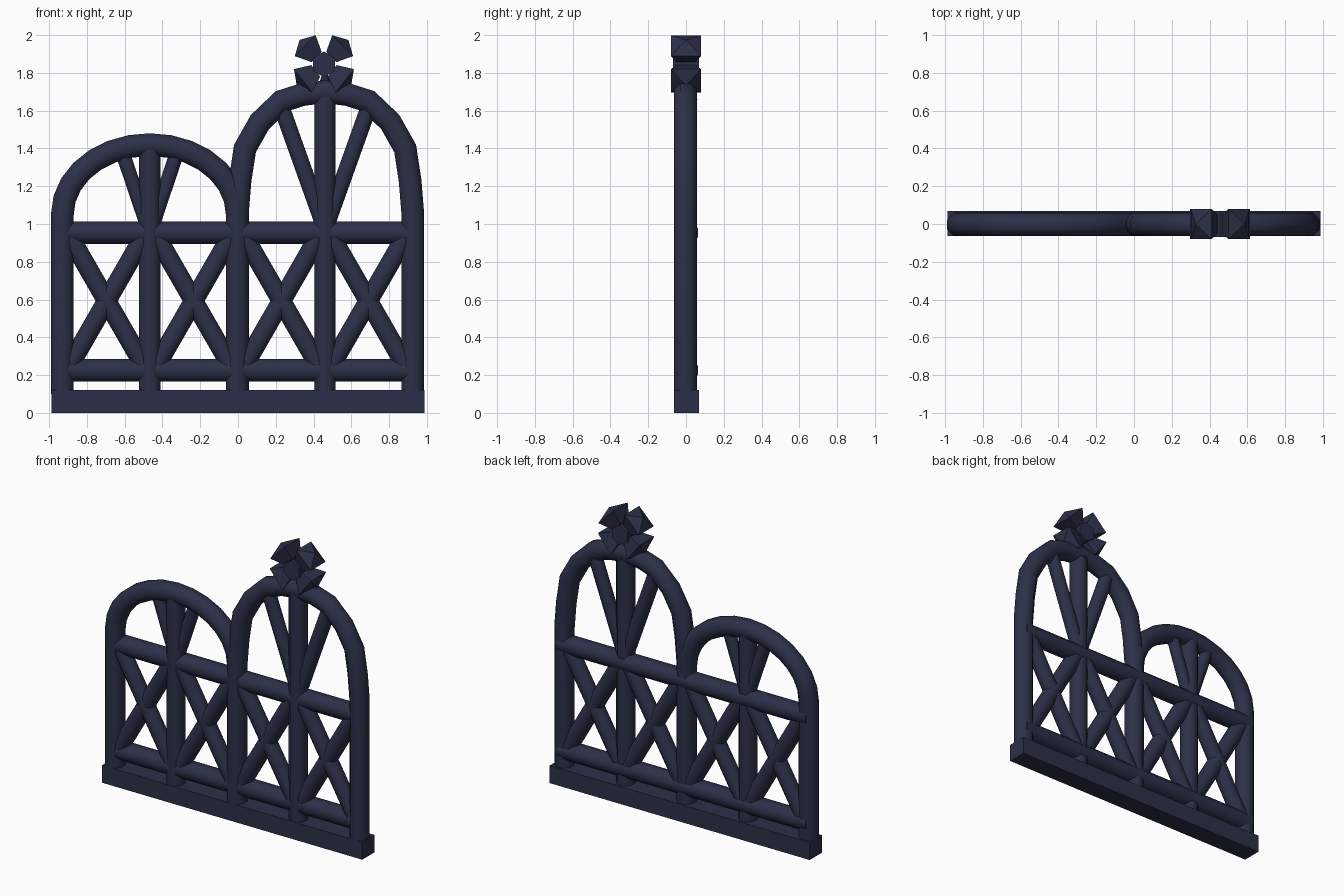
import bpy, bmesh, math
from mathutils import Vector, Matrix

if "Cube" in bpy.data.objects:
    bpy.data.objects.remove(bpy.data.objects["Cube"])

iron = bpy.data.materials.new("dark_iron")
iron.diffuse_color = (0.025, 0.03, 0.065, 1)
iron.use_nodes = True
iron.node_tree.nodes["Principled BSDF"].inputs["Base Color"].default_value = iron.diffuse_color


def finish(bm, name, smooth):
    bmesh.ops.recalc_face_normals(bm, faces=bm.faces[:])
    me = bpy.data.meshes.new(name)
    bm.to_mesh(me)
    bm.free()
    ob = bpy.data.objects.new(name, me)
    bpy.context.collection.objects.link(ob)
    me.materials.append(iron)
    if smooth:
        bpy.context.view_layer.objects.active = ob
        ob.select_set(True)
        bpy.ops.object.shade_smooth_by_angle(angle=math.radians(50))
        ob.select_set(False)
    return ob


def tube(name, path, r, y=0.0, sides=8):
    """Octagonal bar swept along a path of (x, z) points, mitred at the bends."""
    pts = [Vector((x, y, z)) for x, z in path]
    R = r / math.cos(math.pi / sides)
    bm = bmesh.new()
    rings = []
    for i, p in enumerate(pts):
        a = (p - pts[i - 1]).normalized() if i else None
        b = (pts[i + 1] - p).normalized() if i < len(pts) - 1 else None
        t = ((a or b) + (b or a)).normalized()
        n = Vector((-t.z, 0, t.x)) / t.dot(a or b)
        ring = []
        for k in range(sides):
            ang = 2 * math.pi * (k + 0.5) / sides
            ring.append(bm.verts.new(p + R * (math.cos(ang) * n + math.sin(ang) * Vector((0, 1, 0)))))
        rings.append(ring)
    for r0, r1 in zip(rings, rings[1:]):
        for k in range(sides):
            j = (k + 1) % sides
            bm.faces.new((r0[k], r0[j], r1[j], r1[k]))
    bm.faces.new(rings[0])
    bm.faces.new(rings[-1])
    return finish(bm, name, True)


# base beam
bm = bmesh.new()
bmesh.ops.create_cube(bm, size=1, matrix=Matrix.Translation((0, 0.003, 0.06)) @ Matrix.Diagonal((1.975, 0.132, 0.12, 1)))
finish(bm, "base_beam", False)

# left and right arches, each running down into its two posts
cl, cr = -0.467, 0.461
left = [(cl - 0.463 * math.cos(math.pi * i / 14), 1.05 + 0.37 * math.sin(math.pi * i / 14)) for i in range(15)]
tube("low_arch", [(-0.93, 0.1)] + left + [(-0.004, 0.1)], 0.06, -0.003)
half = [(0.464, 1.06), (0.45, 1.23), (0.424, 1.40), (0.345, 1.54), (0.23, 1.65), (0.12, 1.685)]
right = [(cr - x, z) for x, z in half] + [(cr, 1.70)] + [(cr + x, z) for x, z in reversed(half)]
tube("tall_arch", [(-0.003, 0.1)] + right + [(0.925, 0.1)], 0.06, -0.003)

# middle posts
tube("low_middle_post", [(cl, 0.1), (cl, 1.41)], 0.056, -0.005)
tube("tall_middle_post", [(cr, 0.1), (cr, 1.70)], 0.056, -0.005)

# horizontal rails
for name, z in (("lower_rail", 0.225), ("upper_rail", 0.953)):
    tube(name, [(-0.95, z), (0.95, z)], 0.059, 0.004)

# crossed braces in the four bays
for c in (-0.695, -0.235, 0.23, 0.69):
    for s in (-1, 1):
        tube("cross_brace", [(c - s * 0.20, 0.245), (c + s * 0.20, 0.94)], 0.051)

# fan bars inside the arches
for s in (-1, 1):
    tube("low_fan_bar", [(cl + s * 0.01, 0.98), (cl + s * 0.145, 1.38)], 0.038)
    tube("tall_fan_bar", [(cr + s * 0.01, 1.0), (cr + s * 0.235, 1.63)], 0.043)

# finial stem and hub
fx, fz = 0.455, 1.845
bm = bmesh.new()
bmesh.ops.create_cone(bm, cap_ends=True, segments=8, radius1=0.06, radius2=0.012, depth=0.14,
                      matrix=Matrix.Translation((fx + 0.005, 0, 1.73)))
finish(bm, "finial_stem", False)
bm = bmesh.new()
bmesh.ops.create_cone(bm, cap_ends=True, segments=6, radius1=0.068, radius2=0.068, depth=0.14,
                      matrix=Matrix.Translation((fx, 0, fz)) @ Matrix.Rotation(math.pi / 2, 4, 'X'))
finish(bm, "finial_hub", False)

# four flared petals with pyramid ends
for deg in (45, 135, 218, 322):
    a = math.radians(deg)
    d, n = Vector((math.cos(a), 0, math.sin(a))), Vector((-math.sin(a), 0, math.cos(a)))
    c = Vector((fx, 0, fz))
    bm = bmesh.new()
    rings = [[bm.verts.new(c + d * dist + n * (w * u) + Vector((0, h * v, 0)))
              for u, v in ((-1, -1), (1, -1), (1, 1), (-1, 1))]
             for dist, w, h in ((0.055, 0.038, 0.05), (0.14, 0.078, 0.08))]
    tip = bm.verts.new(c + d * 0.183)
    bm.faces.new(rings[0])
    for k in range(4):
        j = (k + 1) % 4
        bm.faces.new((rings[0][k], rings[0][j], rings[1][j], rings[1][k]))
        bm.faces.new((rings[1][k], rings[1][j], tip))
    finish(bm, "finial_petal", False)
